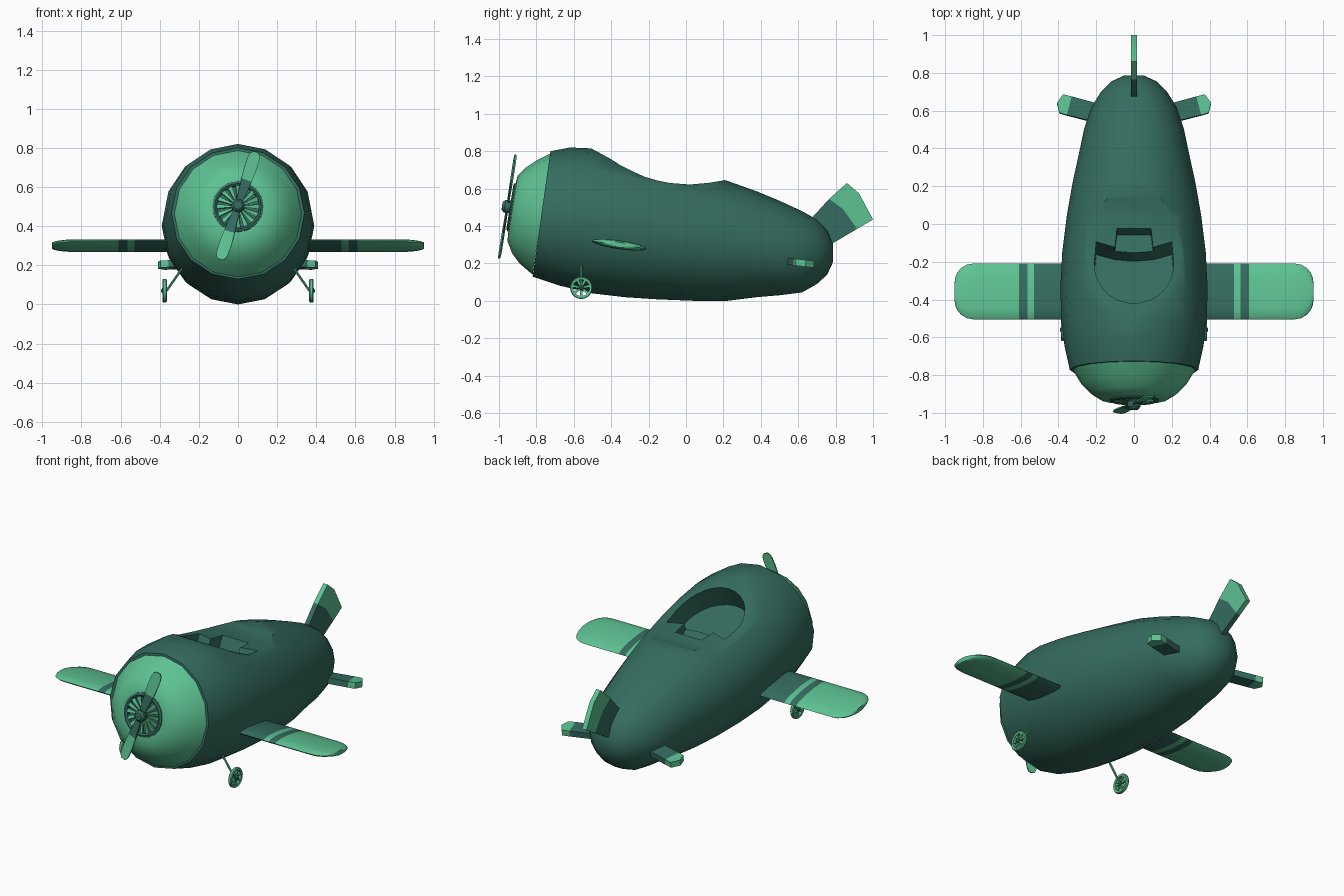
import bpy, bmesh
from math import sin, cos, pi, radians, sqrt
from mathutils import Matrix, Vector

if "Cube" in bpy.data.objects:
    bpy.data.objects.remove(bpy.data.objects["Cube"])


def material(name, rgb):
    m = bpy.data.materials.new(name)
    m.diffuse_color = (*rgb, 1)
    m.use_nodes = True
    m.node_tree.nodes["Principled BSDF"].inputs["Base Color"].default_value = m.diffuse_color
    return m


DARK = material("dark_green", (0.035, 0.15, 0.115))
LIGHT = material("light_green", (0.11, 0.54, 0.29))


def make(name, verts, faces, mats, matrix=Matrix(), mirror=False):
    """Mesh object; mats holds one material per face."""
    me = bpy.data.meshes.new(name)
    me.from_pydata([matrix @ Vector(v) for v in verts], [], faces)
    slots = [m for m in (DARK, LIGHT) if m in mats]
    for m in slots:
        me.materials.append(m)
    for p, m in zip(me.polygons, mats):
        p.material_index = slots.index(m)
    bm = bmesh.new()
    bm.from_mesh(me)
    bmesh.ops.recalc_face_normals(bm, faces=bm.faces)
    bm.to_mesh(me)
    bm.free()
    ob = bpy.data.objects.new(name, me)
    bpy.context.collection.objects.link(ob)
    if mirror:
        ob.modifiers.new("mirror", 'MIRROR').use_mirror_merge = False
    return ob


def loft(name, rings, mats, wrap=False, **kw):
    """Skin a row of equal rings; mats gives one material per span."""
    n, k = len(rings[0]), len(rings)
    verts = [v for r in rings for v in r]
    faces, fm = [], []
    for i in range(k if wrap else k - 1):
        j = (i + 1) % k
        for a in range(n):
            b = (a + 1) % n
            faces.append((i * n + a, i * n + b, j * n + b, j * n + a))
            fm.append(mats[i % len(mats)])
    if not wrap:
        faces += [tuple(range(n)), tuple(range((k - 1) * n, k * n))]
        fm += [mats[0], mats[-1]]
    return make(name, verts, faces, fm, **kw)


def lathe(name, profile, mat, n=24, **kw):
    """Revolve a closed (radius, height) profile about local z."""
    rings = [[(r * cos(2 * pi * i / n), r * sin(2 * pi * i / n), z) for r, z in profile]
             for i in range(n)]
    return loft(name, rings, [mat], wrap=True, **kw)


def prisms(name, parts, t, matrix=Matrix(), mirror=False):
    """Flat plates of thickness t; parts = (outline, material, local matrix)."""
    verts, faces, fm = [], [], []
    for pts, mat, local in parts:
        o, n = len(verts), len(pts)
        verts += [local @ Vector((u, v, s * t / 2)) for s in (-1, 1) for u, v in pts]
        faces += [tuple(range(o, o + n)), tuple(range(o + n, o + 2 * n))]
        faces += [(o + a, o + (a + 1) % n, o + n + (a + 1) % n, o + n + a) for a in range(n)]
        fm += [mat] * (n + 2)
    return make(name, verts, faces, fm, matrix, mirror)


def hull_ring(ty, tz, by, bz, w, n=16):
    """Elliptic section between a top and a bottom point."""
    return [(w * sin(2 * pi * i / n),
             (ty + by) / 2 + (ty - by) / 2 * cos(2 * pi * i / n),
             (tz + bz) / 2 + (tz - bz) / 2 * cos(2 * pi * i / n)) for i in range(n)]


# fuselage
body = [(-.725, .80, -.82, .13, .34), (-.62, .82, -.67, .08, .368), (-.5, .815, -.5, .04, .385),
        (-.35, .785, -.33, .02, .39), (-.15, .74, -.15, .008, .38), (.05, .69, .05, 0, .355),
        (.22, .642, .22, 0, .325), (.38, .585, .38, .02, .29), (.5, .535, .5, .03, .265),
        (.62, .48, .62, .045, .225), (.70, .435, .70, .09, .175), (.755, .38, .755, .14, .12),
        (.787, .30, .787, .21, .05)]
fuselage = loft("fuselage", [hull_ring(*s) for s in body], [DARK])

# cutters: saddle dip, cockpit well, headrest notch
dip = [(-.56, .85), (-.51, .817), (-.46, .79), (-.4, .757), (-.35, .725), (-.28, .69),
       (-.22, .663), (-.15, .643), (-.085, .63), (.02, .622), (.13, .632), (.21, .646),
       (.3, .68), (.3, 1.1), (-.56, 1.1)]
saddle = loft("saddle_cutter", [[(x, y, z) for y, z in dip] for x in (-.6, .6)], [DARK])


def well(name, outline, depth):
    d = Vector((0, -.45, -.89))
    rim = [Vector((x, y, .70 - .43 * (y + .26))) for x, y in outline]
    return loft(name, [[p + d * s for p in rim] for s in (-.12, depth)], [DARK])


arc = [(.21 * cos(pi * i / 14), -.2 - .22 * sin(pi * i / 14)) for i in range(15)]
cockpit = well("cockpit_cutter", arc + [(-.2, -.095), (-.1, -.122), (0, -.13), (.1, -.122), (.2, -.095)], .15)
notch = well("notch_cutter", [(-.11, -.2), (.11, -.2), (.09, -.035), (-.09, -.035)], .05)
for c in (saddle, cockpit, notch):
    c.hide_render = True
    m = fuselage.modifiers.new(c.name, 'BOOLEAN')
    m.object, m.operation, m.solver = c, 'DIFFERENCE', 'EXACT'
dg = bpy.context.evaluated_depsgraph_get()
fuselage.data = bpy.data.meshes.new_from_object(fuselage.evaluated_get(dg))
fuselage.modifiers.clear()
for c in (saddle, cockpit, notch):
    bpy.data.objects.remove(c)

# engine cowl
cowl = [(-.88, .618, -.92, .372, .125), (-.91, .63, -.95, .37, .13), (-.90, .67, -.955, .32, .178),
        (-.86, .71, -.93, .255, .232), (-.80, .75, -.89, .2, .28), (-.725, .787, -.82, .14, .325)]
loft("engine_cowl", [hull_ring(*s) for s in cowl], [LIGHT])

# air intake: local z points along the tilted nose axis
NOSE = Matrix.Translation((0, -.93, .5)) @ Matrix.Rotation(radians(81), 4, 'X')
lathe("intake_ring", [(.108, -.025), (.108, .004), (.118, .012), (.13, .006), (.13, -.025)], DARK, matrix=NOSE)
lathe("intake_back", [(.001, -.026), (.001, -.02), (.115, -.02), (.115, -.026)], DARK, matrix=NOSE)
vane = [(.03, -.004), (.108, -.012), (.108, .012), (.03, .004)]
prisms("intake_vanes", [(vane, LIGHT, Matrix.Rotation(2 * pi * i / 16, 4, 'Z') @ Matrix.Rotation(.25, 4, 'X'))
                        for i in range(16)], .008, NOSE)

# propeller
HUB = NOSE @ Matrix.Translation((0, 0, .025))
lathe("propeller_hub", [(.001, -.04), (.024, -.04), (.024, -.018), (.034, -.014), (.034, .014),
                        (.022, .028), (.001, .03)], DARK, 12, matrix=HUB)
half = [(.14, .028), (.2, .032), (.255, .031), (.28, .025), (.292, .013)]
tip = [(w, r) for r, w in half] + [(-w, r) for r, w in reversed(half)]
root = [(.016, .01), (.028, .14), (-.028, .14), (-.016, .01)]
spins = [Matrix.Rotation(radians(a), 4, 'Z') @ Matrix.Rotation(radians(8), 4, 'Y') for a in (-18, 162)]
prisms("propeller_blades", [(p, m, s) for s in spins for p, m in ((root, DARK), (tip, LIGHT))], .008, HUB)

# wings: lens section, rounded tips, stripes
rings = []
for x in (.28, .53, .565, .61, .85, .885, .915, .935, .947, .95):
    e = max(0, x - .85)
    c = .048 + sqrt(max(0, .01 - e * e))
    t = .024 * (1 - 40 * e * e)
    ring = []
    for i in range(14):
        a = 2 * pi * i / 14
        u = c * cos(a)
        ring.append((x, -.357 + u, .30 - .14 * u + t * sin(a)))
    rings.append(ring)
loft("wings", rings, [DARK, LIGHT, DARK] + [LIGHT] * 6, mirror=True)

# tailplanes
TILT = Matrix.Translation((0, .6, .205)) @ Matrix.Rotation(radians(-7), 4, 'X') @ Matrix.Translation((0, -.6, 0))
I = Matrix()
tail = prisms("tailplanes", [([(.1, .51), (.355, .575), (.33, .674), (.08, .605)], DARK, I),
                             ([(.355, .575), (.395, .587), (.408, .64), (.375, .685), (.33, .674)], LIGHT, I)],
              .036, TILT, True)

# tail fin
YZ = Matrix(((0, 0, 1, 0), (1, 0, 0, 0), (0, 1, 0, 0), (0, 0, 0, 1)))
prisms("tail_fin", [([(.66, .43), (.765, .545), (.84, .49), (.915, .385), (.78, .305), (.7, .34)], DARK, I),
                    ([(.765, .545), (.86, .63), (.925, .575), (1.0, .435), (.915, .385), (.84, .49)], LIGHT, I)],
       .03, YZ)

# wheels and struts
AXLE = Matrix.Translation((.375, -.56, .07)) @ Matrix.Rotation(pi / 2, 4, 'Y')
lathe("wheel_rims", [(.044, -.009), (.056, -.011), (.06, -.006), (.06, .006), (.056, .011), (.044, .009)],
      LIGHT, 20, matrix=AXLE, mirror=True)
spoke = [(.008, -.005), (.046, -.007), (.046, .007), (.008, .005)]
prisms("wheel_spokes", [(spoke, LIGHT, Matrix.Rotation(2 * pi * i / 7, 4, 'Z')) for i in range(7)],
       .01, AXLE, True)
lathe("wheel_hubs", [(.001, -.014), (.013, -.012), (.013, .012), (.006, .018), (.001, .018)],
      DARK, 12, matrix=AXLE, mirror=True)
foot, top = Vector((.365, -.56, .07)), Vector((.285, -.56, .185))
STRUT = Matrix.Translation(foot) @ (top - foot).to_track_quat('Z', 'Y').to_matrix().to_4x4()
lathe("wheel_struts", [(.0005, 0), (.006, 0), (.006, .14), (.0005, .14)], LIGHT, 8, matrix=STRUT, mirror=True)

# shading
bpy.ops.object.select_all(action='SELECT')
bpy.context.view_layer.objects.active = fuselage
bpy.ops.object.shade_smooth_by_angle(angle=radians(38))
